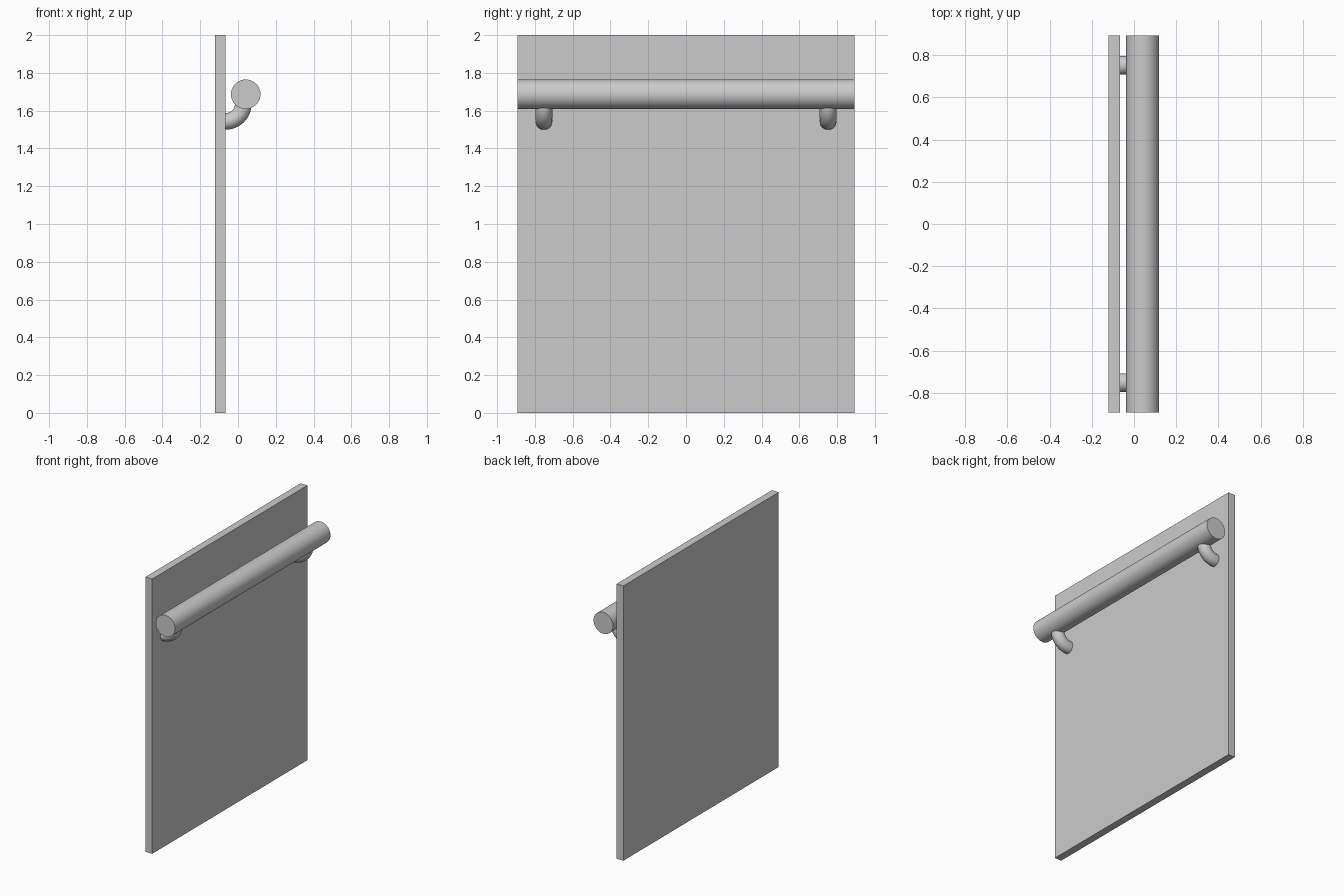
import bpy, bmesh, math
from mathutils import Matrix, Vector

if "Cube" in bpy.data.objects:
    bpy.data.objects.remove(bpy.data.objects["Cube"])

HALF_Y = 0.893


def finish(bm, name, smooth=False):
    bmesh.ops.recalc_face_normals(bm, faces=bm.faces)
    mesh = bpy.data.meshes.new(name)
    bm.to_mesh(mesh)
    bm.free()
    obj = bpy.data.objects.new(name, mesh)
    bpy.context.collection.objects.link(obj)
    if smooth:
        bpy.ops.object.select_all(action='DESELECT')
        obj.select_set(True)
        bpy.context.view_layer.objects.active = obj
        bpy.ops.object.shade_smooth_by_angle(angle=math.radians(30))
    return obj


# Flat door panel
bm = bmesh.new()
bmesh.ops.create_cube(bm, size=1, matrix=Matrix.Translation((-0.0935, 0, 1))
                      @ Matrix.Diagonal((0.055, 2 * HALF_Y, 2, 1)))
finish(bm, "door_panel")

# Round handle bar along y
bm = bmesh.new()
bmesh.ops.create_cone(bm, cap_ends=True, segments=64, radius1=0.078, radius2=0.078,
                      depth=2 * HALF_Y,
                      matrix=Matrix.Translation((0.041, 0, 1.687))
                      @ Matrix.Rotation(math.pi / 2, 4, 'X'))
finish(bm, "handle_bar", True)


# Curved brackets: a round section swept a quarter turn from panel to bar
def bracket(name, y):
    bend = Vector((-0.066, y, 1.637))
    bm = bmesh.new()
    ring = bmesh.ops.create_circle(bm, cap_ends=True, segments=32, radius=0.044,
                                   matrix=Matrix.Translation(bend - Vector((0, 0, 0.094)))
                                   @ Matrix.Rotation(math.pi / 2, 4, 'Y'))
    cap = bm.faces[:]
    cap_copy = bmesh.ops.duplicate(bm, geom=cap)
    bmesh.ops.spin(bm, geom=cap, cent=bend, axis=(0, -1, 0),
                   angle=math.pi / 2, steps=16, use_duplicate=False)
    bmesh.ops.remove_doubles(bm, verts=bm.verts, dist=1e-5)
    finish(bm, name, True)


for side, label in ((-1, "near"), (1, "far")):
    bracket(f"handle_bracket_{label}", side * 0.752)
